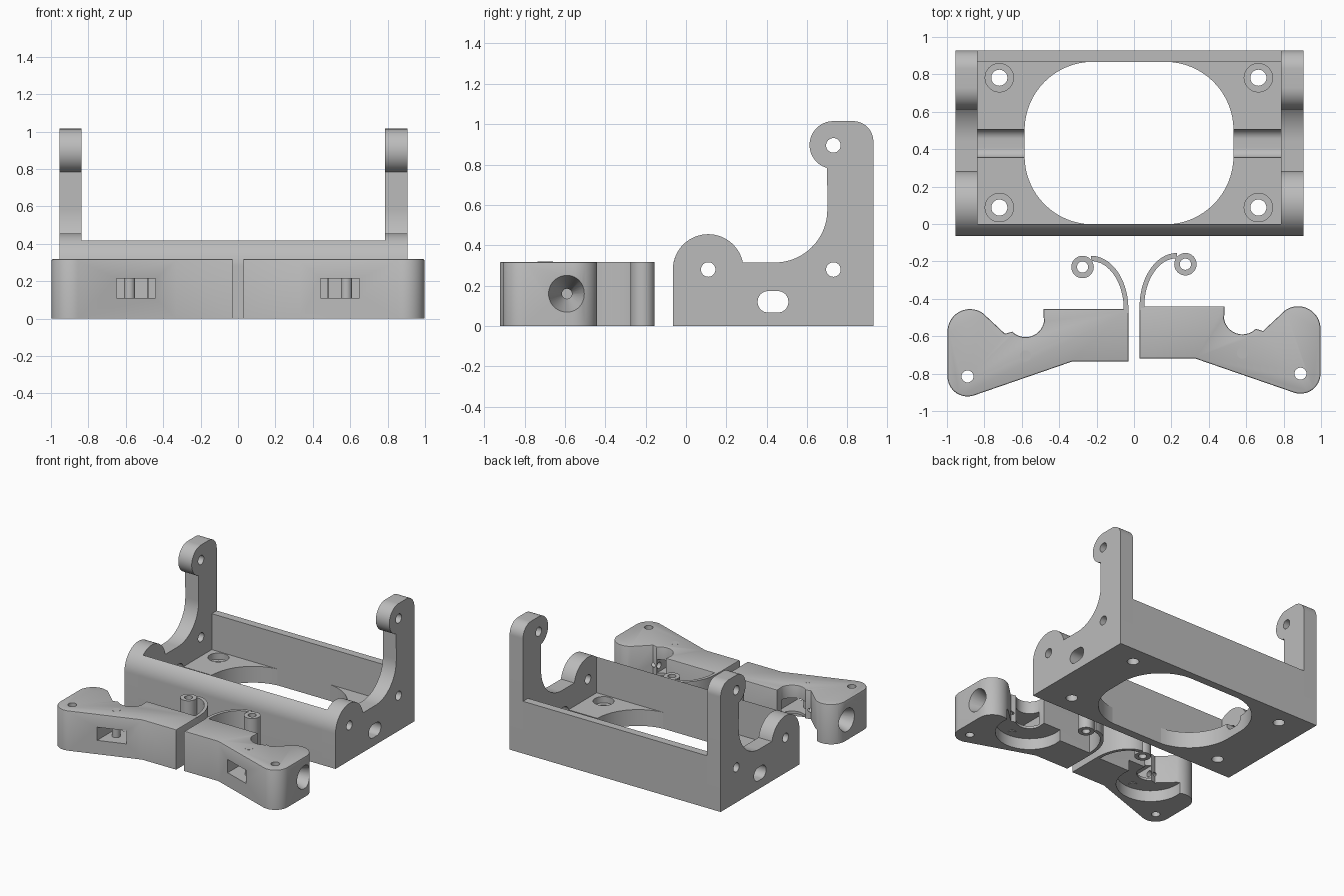
import bpy, bmesh
from math import cos, sin, radians
from mathutils import Matrix

cube = bpy.data.objects.get("Cube")
if cube:
    bpy.data.objects.remove(cube)

grey = bpy.data.materials.new("light grey plastic")
grey.use_nodes = True
colour = (0.5, 0.5, 0.5, 1)
grey.diffuse_color = colour
grey.node_tree.nodes["Principled BSDF"].inputs["Base Color"].default_value = colour


def arc(cx, cy, r, start, end, steps=16, ry=None):
    ry = ry or r
    angles = [radians(start + (end - start) * i / steps) for i in range(steps + 1)]
    return [(cx + r * cos(a), cy + ry * sin(a)) for a in angles]


def circle(cx, cy, r, steps=32):
    return arc(cx, cy, r, 0, 360, steps)[:-1]


def rounded_box(x0, x1, y0, y1, r):
    return (arc(x1 - r, y0 + r, r, -90, 0) + arc(x1 - r, y1 - r, r, 0, 90)
            + arc(x0 + r, y1 - r, r, 90, 180) + arc(x0 + r, y0 + r, r, 180, 270))


def rect(x0, x1, y0, y1):
    return [(x0, y0), (x1, y0), (x1, y1), (x0, y1)]


def finish(name, bm):
    bmesh.ops.recalc_face_normals(bm, faces=bm.faces)
    mesh = bpy.data.meshes.new(name)
    bm.to_mesh(mesh)
    bm.free()
    mesh.materials.append(grey)
    obj = bpy.data.objects.new(name, mesh)
    bpy.context.collection.objects.link(obj)
    return obj


def prism(name, points, lo, hi, axis="z", bevel=0):
    """Extrude an outline: (x, y) along z, or (y, z) along x."""
    bm = bmesh.new()
    place = (lambda a, b: (a, b, lo)) if axis == "z" else (lambda a, b: (lo, a, b))
    face = bm.faces.new([bm.verts.new(place(*p)) for p in points])
    new = bmesh.ops.extrude_face_region(bm, geom=[face])["geom"]
    step = (0, 0, hi - lo) if axis == "z" else (hi - lo, 0, 0)
    bmesh.ops.translate(bm, vec=step, verts=[v for v in new if isinstance(v, bmesh.types.BMVert)])
    if bevel:
        rim = [e for e in bm.edges if all(abs(v.co.z - hi) < 1e-5 for v in e.verts)]
        bmesh.ops.bevel(bm, geom=rim, offset=bevel, segments=2, profile=0.5, affect="EDGES")
    return finish(name, bm)


def cone_x(x0, x1, r0, r1, y, z):
    bm = bmesh.new()
    turn = Matrix.Translation(((x0 + x1) / 2, y, z)) @ Matrix.Rotation(radians(90), 4, "Y")
    bmesh.ops.create_cone(bm, cap_ends=True, segments=40, radius1=r0, radius2=r1,
                          depth=abs(x1 - x0), matrix=turn)
    return finish("cutter", bm)


def cut(obj, cutters):
    for c in cutters:
        c.hide_render = True
        mod = obj.modifiers.new("cut", "BOOLEAN")
        mod.operation, mod.solver, mod.object = "DIFFERENCE", "EXACT", c
    bpy.context.view_layer.update()
    graph = bpy.context.evaluated_depsgraph_get()
    mesh = bpy.data.meshes.new_from_object(obj.evaluated_get(graph))
    obj.modifiers.clear()
    obj.data = mesh
    for c in cutters:
        bpy.data.objects.remove(c)


# Bracket measurements
LEFT, RIGHT, WALL = -0.955, 0.905, 0.118
IN_L, IN_R = LEFT + WALL, RIGHT - WALL
FRONT, BACK, FLOOR = -0.065, 0.928, 0.13
slot = rounded_box(0.355, 0.507, 0.067, 0.173, 0.052)

# Side plates with a low front lug and a tall rear arm
side = ([(FRONT, 0), (BACK, 0)] + arc(BACK - 0.1, 0.915, 0.1, 0, 90)
        + arc(0.73, 0.897, 0.118, 90, 255, 28) + [(0.7, 0.58)]
        + arc(0.44, 0.575, 0.26, 0, -90, 20) + arc(0.11, 0.28, 0.175, 11.5, 180, 32))
for name, lo, hi in (("right_side_plate", LEFT, IN_L), ("left_side_plate", IN_R, RIGHT)):
    plate = prism(name, side, lo, hi, "x")
    holes = [circle(0.11, 0.28, 0.036), circle(0.73, 0.28, 0.036), circle(0.73, 0.895, 0.036), slot]
    cut(plate, [prism("cutter", h, lo - 0.1, hi + 0.1, "x") for h in holes])

# Front rail with a rounded top, and the back wall
prism("front_rail", [(FRONT, 0), (0, 0)] + arc(0.11, 0.28, 0.175, 129, 180), IN_L, IN_R, "x")
prism("back_wall", rect(0.865, BACK, 0, 0.416), IN_L, IN_R, "x")

# Floor with a large rounded opening, cable groove and counterbored holes
floor = prism("floor", rect(IN_L, IN_R, 0, 0.865), 0, FLOOR)
cutters = [prism("cutter", rounded_box(-0.585, 0.532, -0.002, 0.867, 0.365), -0.1, 0.3),
           prism("cutter", slot, -1.1, 1.1, "x")]
for x in (-0.72, 0.665):
    for y in (0.088, 0.782):
        cutters.append(prism("cutter", circle(x, y, 0.043), -0.1, 0.3))
        cutters.append(prism("cutter", circle(x, y, 0.076), FLOOR - 0.05, 0.3))
cut(floor, cutters)

# Lever outline and its sprung hook, drawn for the +x side
HIGH = 0.318
body = ([(0.03, -0.72), (0.33, -0.72)] + arc(0.89, -0.8, 0.107, -109, 0)
        + arc(0.877, -0.56, 0.12, 0, 125) + [(0.69, -0.572)]
        + arc(0.58, -0.49, 0.1, -45, -170, 20) + [(0.485, -0.44), (0.03, -0.44)])
hook = ([(0.03, -0.46)] + arc(0.23, -0.44, 0.2, 180, 90, 24, 0.285)
        + arc(0.23, -0.44, 0.175, 90, 180, 24, 0.257) + [(0.055, -0.46)])

for label, s, dy in (("left", 1, 0), ("right", -1, -0.015)):
    def flip(points):
        return [(s * x, y + dy) for x, y in points]

    lever = prism(label + "_lever", flip(body), 0, HIGH, bevel=0.008)
    cut(lever, [
        prism("cutter", flip(circle(0.89, -0.8, 0.032)), -0.1, 0.5),
        prism("cutter", flip(circle(0.58, -0.49, 0.25, 64)), -0.1, 0.09),
        prism("cutter", flip(rect(0.44, 0.65, -0.95, -0.5)), 0.11, 0.215),
        cone_x(*sorted((s * 1.0, s * 0.8)), *((0.025, 0.092) if s > 0 else (0.092, 0.025)), -0.59 + dy, 0.16),
        cone_x(*sorted((s * 0.85, s * 0.6)), 0.025, 0.025, -0.59 + dy, 0.16),
    ])
    prism(label + "_pivot_pin", flip(circle(0.58, -0.69, 0.03)), 0.085, HIGH + 0.001)
    prism(label + "_hook_strip", flip(hook), 0, HIGH)
    eye = prism(label + "_hook_eye", flip(circle(0.275, -0.215, 0.06)), 0, HIGH)
    cut(eye, [prism("cutter", flip(circle(0.275, -0.215, 0.03)), -0.1, 0.5)])

# Smooth curved walls, keep hard edges
bpy.ops.object.select_all(action="DESELECT")
for obj in bpy.context.scene.objects:
    if obj.type == "MESH" and grey.name in obj.data.materials:
        obj.select_set(True)
        bpy.context.view_layer.objects.active = obj
bpy.ops.object.shade_smooth_by_angle(angle=radians(30))
